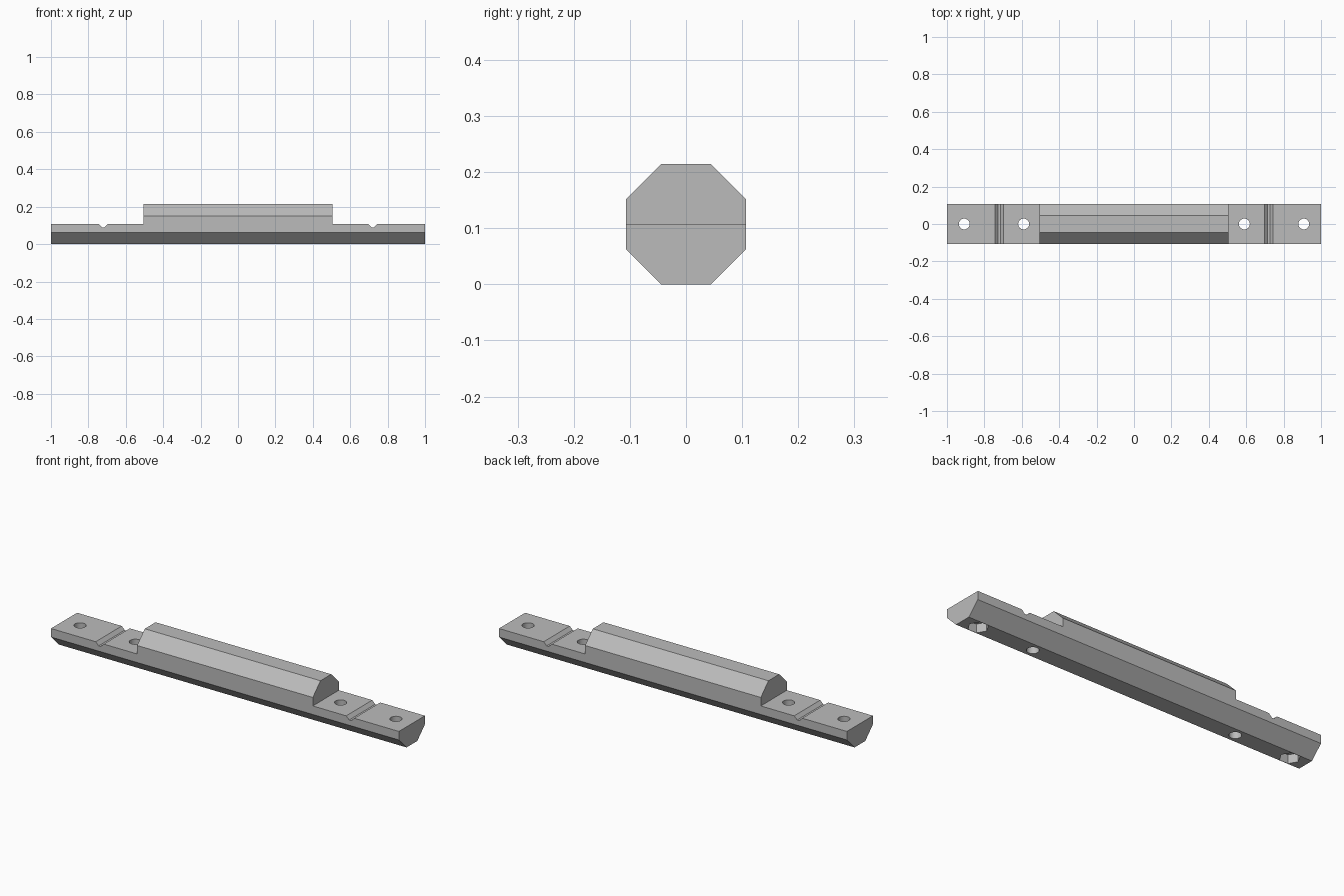
import bpy, bmesh, math
from mathutils import Matrix

if "Cube" in bpy.data.objects:
    bpy.data.objects.remove(bpy.data.objects["Cube"], do_unlink=True)

HALF = 0.107          # half width of the octagon bar
FLAT = 0.0443         # half length of one octagon side
STEP_X = 0.505        # where the raised middle ends

grey = bpy.data.materials.new("plain grey")
grey.use_nodes = True
colour = (0.5, 0.5, 0.5, 1)
grey.diffuse_color = colour
grey.node_tree.nodes["Principled BSDF"].inputs["Base Color"].default_value = colour


def make_object(name, bm):
    bmesh.ops.recalc_face_normals(bm, faces=bm.faces)
    mesh = bpy.data.meshes.new(name)
    bm.to_mesh(mesh)
    bm.free()
    obj = bpy.data.objects.new(name, mesh)
    bpy.context.collection.objects.link(obj)
    mesh.materials.append(grey)
    return obj


def prism(name, points, offset):
    """Extrude a closed outline along an offset vector."""
    bm = bmesh.new()
    face = bm.faces.new([bm.verts.new(p) for p in points])
    result = bmesh.ops.extrude_face_region(bm, geom=[face])
    verts = [v for v in result["geom"] if isinstance(v, bmesh.types.BMVert)]
    bmesh.ops.translate(bm, verts=verts, vec=offset)
    return make_object(name, bm)


def drill(name, x, z0, z1, radius, sides):
    """Upright cutter with the given number of sides."""
    ring = [(x + radius * math.cos(math.tau * i / sides),
             radius * math.sin(math.tau * i / sides), z0) for i in range(sides)]
    return prism(name, ring, (0, 0, z1 - z0))


# Octagonal bar
radius = math.hypot(HALF, FLAT)
outline = [(-1, radius * math.cos(math.pi / 8 + i * math.pi / 4),
            HALF + radius * math.sin(math.pi / 8 + i * math.pi / 4)) for i in range(8)]
bar = prism("octagon_bar", outline, (2, 0, 0))

cutters = []
for s in (-1, 1):
    # Lowered end with a shallow groove across it
    section = [(STEP_X, 0.3), (STEP_X, HALF), (0.697, HALF), (0.714, 0.09),
               (0.726, 0.09), (0.743, HALF), (1.1, HALF), (1.1, 0.3)]
    cutters.append(prism("end_cutter", [(s * x, -0.2, z) for x, z in section], (0, 0.4, 0)))
    # Screw holes, and a hexagonal nut recess under the outer one
    for x in (0.59, 0.908):
        cutters.append(drill("hole_cutter", s * x, -0.1, 0.2, 0.029, 32))
    cutters.append(drill("nut_cutter", s * 0.908, -0.1, 0.045, 0.049, 6))

for cutter in cutters:
    cutter.hide_render = True
    mod = bar.modifiers.new("cut", 'BOOLEAN')
    mod.operation = 'DIFFERENCE'
    mod.solver = 'EXACT'
    mod.object = cutter

# Bake the cuts and drop the cutters
bpy.context.view_layer.update()
depsgraph = bpy.context.evaluated_depsgraph_get()
baked = bpy.data.meshes.new_from_object(bar.evaluated_get(depsgraph))
bar.modifiers.clear()
bar.data = baked
baked.materials.clear()
baked.materials.append(grey)
for face in baked.polygons:
    face.material_index = 0
for cutter in cutters:
    bpy.data.objects.remove(cutter, do_unlink=True)

# Smooth hole walls, crisp edges elsewhere
bpy.ops.object.select_all(action='DESELECT')
bar.select_set(True)
bpy.context.view_layer.objects.active = bar
bpy.ops.object.shade_smooth_by_angle(angle=math.radians(25))
